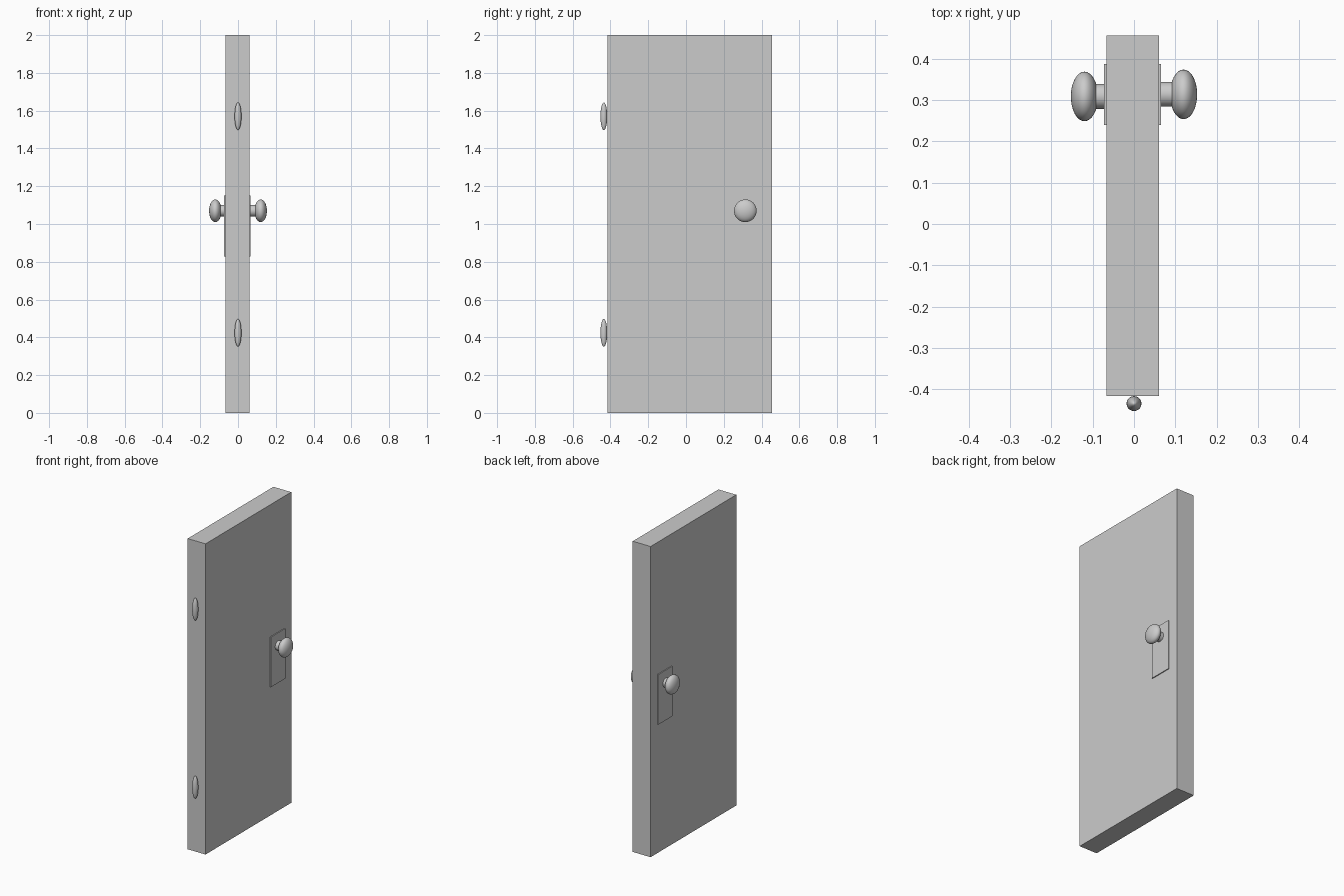
import bpy, math

if "Cube" in bpy.data.objects:
    bpy.data.objects.remove(bpy.data.objects["Cube"])

def box(name, lo, hi):
    center = [(a + b) / 2 for a, b in zip(lo, hi)]
    bpy.ops.mesh.primitive_cube_add(size=1, location=center)
    o = bpy.context.object
    o.name = name
    o.scale = [b - a for a, b in zip(lo, hi)]
    return o

def ellipsoid(name, loc, radii):
    bpy.ops.mesh.primitive_uv_sphere_add(segments=32, ring_count=20, radius=1, location=loc)
    o = bpy.context.object
    o.name = name
    o.scale = radii
    bpy.ops.object.shade_smooth()
    return o

X0, X1 = -0.067, 0.06

# Door slab
box("door_panel", (X0, -0.416, 0), (X1, 0.456, 2))

# Hinge knuckles on the front edge
for label, z in (("lower", 0.424), ("upper", 1.57)):
    ellipsoid(label + "_hinge", (0, -0.435, z), (0.018, 0.018, 0.073))

# Knob, neck and backing plate on each face
for label, side, face, y in (("left", -1, X0, 0.309), ("right", 1, X1, 0.314)):
    outer = face + side * 0.006
    box(label + "_plate", (min(face, outer), 0.24, 0.828), (max(face, outer), 0.387, 1.15))
    ellipsoid(label + "_knob", (side * 0.12, y, 1.07), (0.033, 0.06, 0.06))
    inner, tip = face - side * 0.004, side * 0.115
    bpy.ops.mesh.primitive_cylinder_add(vertices=32, radius=0.03, depth=abs(tip - inner),
                                        location=((inner + tip) / 2, y, 1.07),
                                        rotation=(0, math.pi / 2, 0))
    bpy.context.object.name = label + "_knob_neck"
    bpy.ops.object.shade_smooth_by_angle(angle=math.radians(40))
